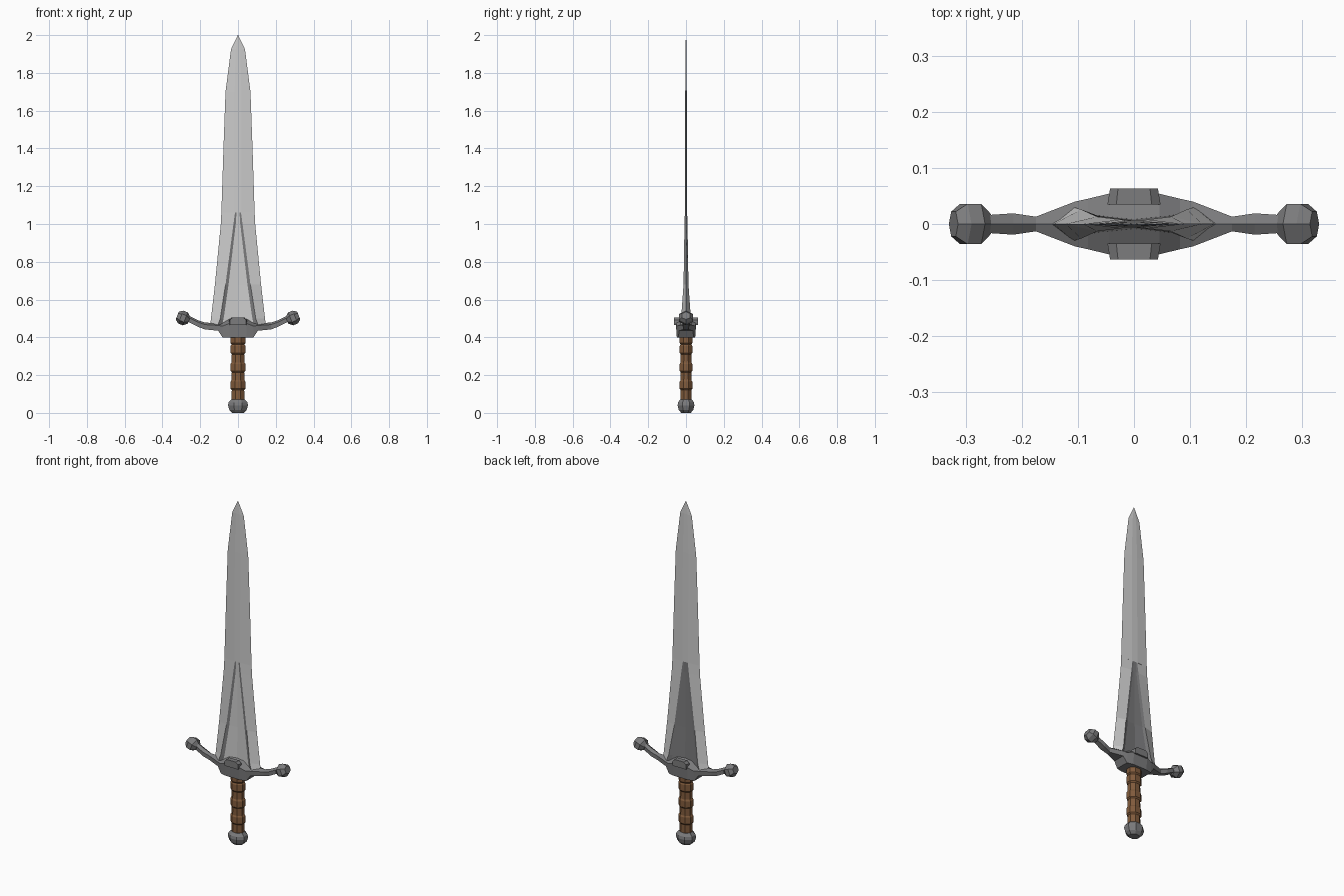
import bpy, bmesh, math
from mathutils import Vector, Matrix

if "Cube" in bpy.data.objects:
    bpy.data.objects.remove(bpy.data.objects["Cube"])


def mat(name, rgb):
    m = bpy.data.materials.new(name)
    m.diffuse_color = (*rgb, 1)
    m.use_nodes = True
    m.node_tree.nodes["Principled BSDF"].inputs["Base Color"].default_value = m.diffuse_color
    return m


STEEL = mat("light steel", (0.60, 0.60, 0.60))
DARK = mat("dark steel", (0.20, 0.20, 0.205))
LEATHER = mat("brown leather", (0.22, 0.105, 0.045))


def loft(name, rings, mats, cap=True, rule=None):
    """Skin a list of closed rings of equal length; rule(face) picks a material."""
    bm = bmesh.new()
    rows = [[bm.verts.new(p) for p in r] for r in rings]
    n = len(rows[0])
    for a, b in zip(rows, rows[1:]):
        for i in range(n):
            j = (i + 1) % n
            f = bm.faces.new((a[i], a[j], b[j], b[i]))
            if rule:
                f.material_index = rule(i)
    if cap:
        bm.faces.new(rows[0])
        bm.faces.new(rows[-1])
    bmesh.ops.recalc_face_normals(bm, faces=bm.faces)
    me = bpy.data.meshes.new(name)
    bm.to_mesh(me)
    bm.free()
    for m in mats:
        me.materials.append(m)
    ob = bpy.data.objects.new(name, me)
    bpy.context.collection.objects.link(ob)
    return ob


def octagon(rx, ry, z, n=8):
    k = 1 / math.cos(math.pi / n)
    return [(rx * k * math.cos((i + .5) * math.tau / n),
             ry * k * math.sin((i + .5) * math.tau / n), z) for i in range(n)]


# lower blade with raised rims and a sunken triangular fuller
def lower_ring(z, w, ro, yo, ri, yi, yc):
    half = [(w, 0), (ro, -yo), (ri, -yi), (0, -yc), (-ri, -yi), (-ro, -yo)]
    back = [(-x, -y) for x, y in half]
    return [(x, y, z) for x, y in half + back]


lower = [lower_ring(.46, .148, .108, .030, .085, .018, .008),
         lower_ring(.50, .143, .094, .026, .076, .016, .008),
         lower_ring(.68, .122, .066, .013, .050, .009, .006),
         lower_ring(1.00, .091, .024, .008, .012, .005, .005),
         lower_ring(1.06, .088, .016, .006, .008, .006, .006)]
loft("lower_blade", lower, [STEEL, DARK], rule=lambda i: int(i in (1, 4, 7, 8, 9, 10)))


# upper blade, thin and faceted to the tip
def upper_ring(z, w, r, y):
    return [(x, s, z) for x, s in ((w, 0), (r, -y), (-r, -y), (-w, 0), (-r, y), (r, y))]


loft("upper_blade", [upper_ring(1.06, .088, .018, .006), upper_ring(1.40, .077, .018, .005),
                     upper_ring(1.70, .066, .018, .004), upper_ring(1.925, .037, .012, .003),
                     upper_ring(2.0, .001, .0005, .0005)], [STEEL])


# crossguard: lofted along x, stations are x, bottom, top, half depth
side = [(.045, .40, .505, .054), (.082, .40, .485, .045), (.105, .435, .475, .040),
        (.175, .442, .478, .013), (.215, .457, .492, .019), (.275, .488, .522, .015)]
stations = [(-x, b, t, y) for x, b, t, y in reversed(side)] + side
loft("crossguard", [[(x, 0, t), (x, -y, t - .3 * (t - b)), (x, -y * .9, b),
                     (x, y * .9, b), (x, y, t - .3 * (t - b))]
                    for x, b, t, y in stations], [DARK])

# faceted knobs at the guard ends
for s, tag in ((-1, "left"), (1, "right")):
    d = Vector((s * .90, 0, .36)).normalized()
    knob = loft("guard_knob_" + tag, [octagon(r, r * .88, z, 6) for r, z in
                ((.018, -.036), (.036, -.014), (.036, .012), (.022, .032))], [DARK])
    knob.matrix_world = Matrix.Translation((s * .292, 0, .503)) @ \
        d.to_track_quat('Z', 'Y').to_matrix().to_4x4()

# raised plates on both faces of the guard
for s, tag in ((-1, "front"), (1, "back")):
    loft("guard_plate_" + tag, [[(x * k, s * y, z) for x, z in
         ((-.045, .465), (.045, .465), (.045, .492), (.03, .505), (-.03, .505), (-.045, .492))]
         for k, y in ((1.05, .035), (.95, .063))], [DARK])

# leather grip with three swollen wraps
grip = [(.034, .06)]
for z0 in (.12, .215, .31):
    grip += [(.033, z0), (.040, z0 + .008), (.039, z0 + .045), (.034, z0 + .053)]
grip.append((.040, .37))
grip.append((.040, .41))
loft("grip", [octagon(r, r * .85, z) for r, z in grip], [LEATHER])

# pommel
loft("pommel", [octagon(r, r * .84, z) for r, z in
                ((.030, 0), (.046, .016), (.053, .040), (.050, .056), (.036, .072))], [DARK])
